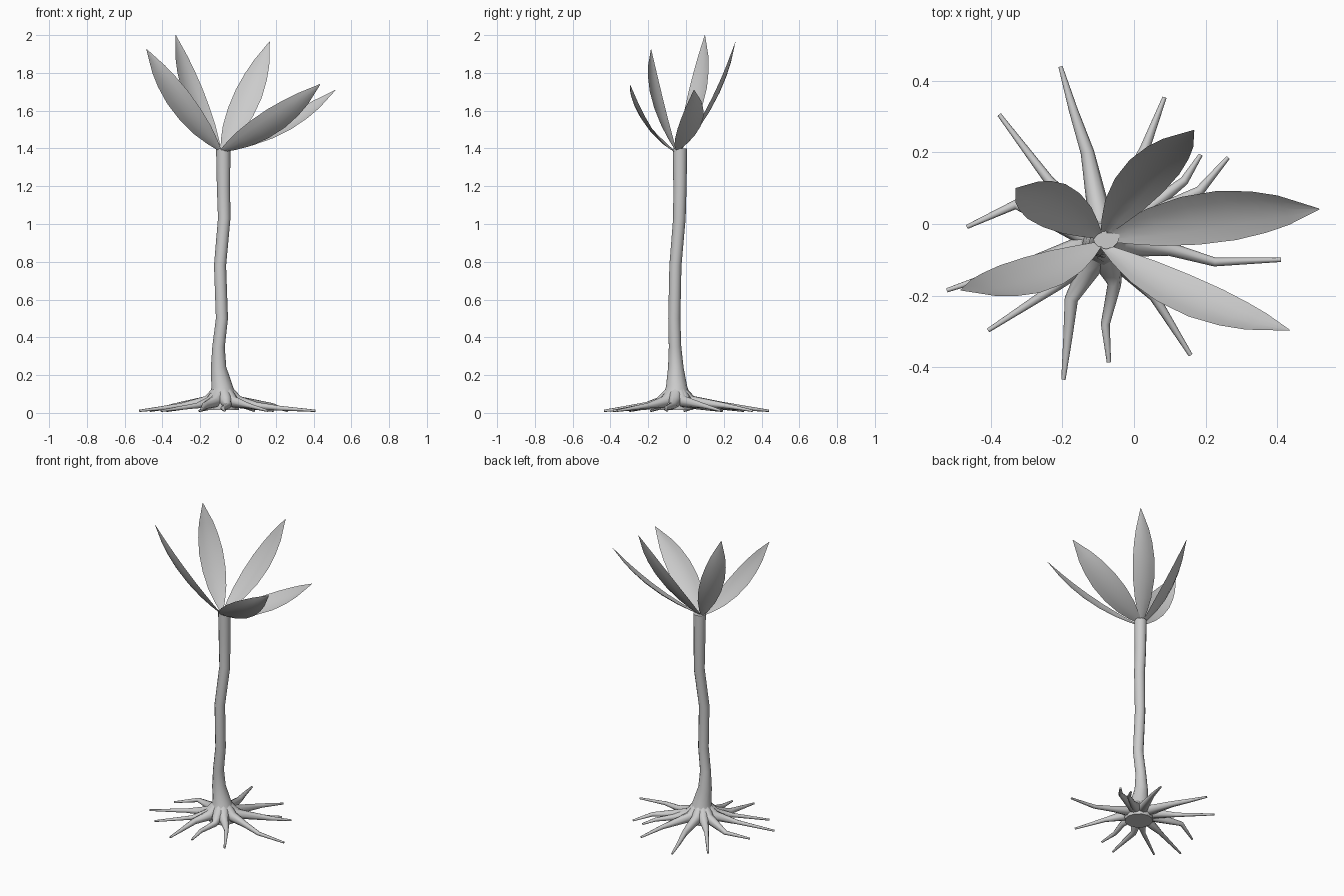
import bpy, bmesh, math
from mathutils import Vector

if "Cube" in bpy.data.objects:
    bpy.data.objects.remove(bpy.data.objects["Cube"])


def finish(name, bm, angle=60):
    mesh = bpy.data.meshes.new(name)
    bm.to_mesh(mesh)
    bm.free()
    ob = bpy.data.objects.new(name, mesh)
    bpy.context.collection.objects.link(ob)
    bpy.ops.object.select_all(action='DESELECT')
    bpy.context.view_layer.objects.active = ob
    ob.select_set(True)
    bpy.ops.object.shade_smooth_by_angle(angle=math.radians(angle))
    return ob


def tube(name, path, sides, ref):
    """Capped tapered tube; path = [(x, y, z, radius), ...]."""
    bm = bmesh.new()
    pts = [Vector(p[:3]) for p in path]
    rings = []
    for i, p in enumerate(pts):
        d = (pts[min(i + 1, len(pts) - 1)] - pts[max(i - 1, 0)]).normalized()
        u = d.cross(Vector(ref)).normalized()
        v = d.cross(u)
        r = path[i][3]
        rings.append([bm.verts.new(p + r * (math.cos(a) * u + math.sin(a) * v))
                      for a in (2 * math.pi * k / sides for k in range(sides))])
    for a, b in zip(rings, rings[1:]):
        for k in range(sides):
            j = (k + 1) % sides
            bm.faces.new((a[k], a[j], b[j], b[k]))
    bm.faces.new(rings[0])
    bm.faces.new(rings[-1])
    bmesh.ops.recalc_face_normals(bm, faces=bm.faces)
    return finish(name, bm)


def leaf(name, base, tip, normal, width, bow):
    """Pointed leaf, bowed away from its upper side and slightly cupped."""
    base, tip, n = Vector(base), Vector(tip), Vector(normal)
    d = (tip - base).normalized()
    n = (n - d * n.dot(d)).normalized()
    side = d.cross(n)
    bm = bmesh.new()
    rows = []
    for t, w in ((0, .12), (.1, .45), (.22, .76), (.38, .97), (.55, 1), (.7, .84), (.82, .6), (1, .02)):
        c = base.lerp(tip, t) - n * bow * 4 * t * (1 - t)
        rows.append([bm.verts.new(c + side * s * w * width / 2 + n * .014 * w * (s * s - .5))
                     for s in (-1, -.5, 0, .5, 1)])
    for a, b in zip(rows, rows[1:]):
        for k in range(4):
            bm.faces.new((a[k], a[k + 1], b[k + 1], b[k]))
    return finish(name, bm)


# Wavy trunk with flared foot
tube("trunk", [(-.08, -.05, .015, .085), (-.08, -.05, .05, .09), (-.083, -.05, .09, .073),
               (-.085, -.05, .14, .056), (-.103, -.054, .24, .041), (-.103, -.058, .35, .033),
               (-.085, -.062, .5, .032), (-.095, -.056, .78, .032), (-.073, -.035, 1.03, .033),
               (-.077, -.032, 1.2, .035), (-.078, -.032, 1.4, .038)], 12, (0, 1, 0))

# Spreading roots: bend points, then tip, as seen from above
roots = [
    [(-.13, .2), (-.17, .32), (-.205, .439)],
    [(-.236, .12), (-.376, .305)],
    [(-.33, .055), (-.466, -.008)],
    [(-.3, -.11), (-.522, -.185)],
    [(-.22, -.176), (-.407, -.297)],
    [(-.175, -.21), (-.185, -.32), (-.197, -.434)],
    [(-.055, -.17), (-.08, -.28), (-.07, -.386)],
    [(.057, -.204), (.158, -.366)],
    [(.1, -.07), (.225, -.106), (.41, -.1)],
    [(.183, .092), (.262, .185)],
    [(.057, .056), (.14, .12), (.186, .193)],
    [(.03, .21), (.085, .353)],
]
center = Vector((-.082, -.05))
for i, bends in enumerate(roots):
    first = (Vector(bends[0]) - center).normalized()
    a, b = center + first * .03, center + first * .085
    path = [(a.x, a.y, .1, .04), (b.x, b.y, .058, .032)]
    thick = .019 if len(bends) == 3 else .014
    for k, (x, y) in enumerate(bends):
        f = k / (len(bends) - 1)
        path.append((x, y, .038 - .027 * f, thick + (.006 - thick) * f))
    tube("root_%02d" % (i + 1), path, 8, (0, 0, 1))

# Crown of five broad leaves
leaves = [
    ((-.085, -.04, 1.39), (.517, .042, 1.71), (-.35, -.5, .79), .16, .045),
    ((-.09, -.06, 1.385), (.435, -.297, 1.74), (-.05, .8, .58), .155, .045),
    ((-.095, -.055, 1.39), (-.484, -.185, 1.925), (.32, .84, .44), .15, .04),
    ((-.095, -.035, 1.39), (-.33, .1, 2.0), (.59, -.72, .375), .145, .04),
    ((-.085, -.03, 1.39), (.167, .262, 1.965), (-.1, -.86, .5), .15, .04),
]
for i, args in enumerate(leaves):
    leaf("leaf_%d" % (i + 1), *args)
